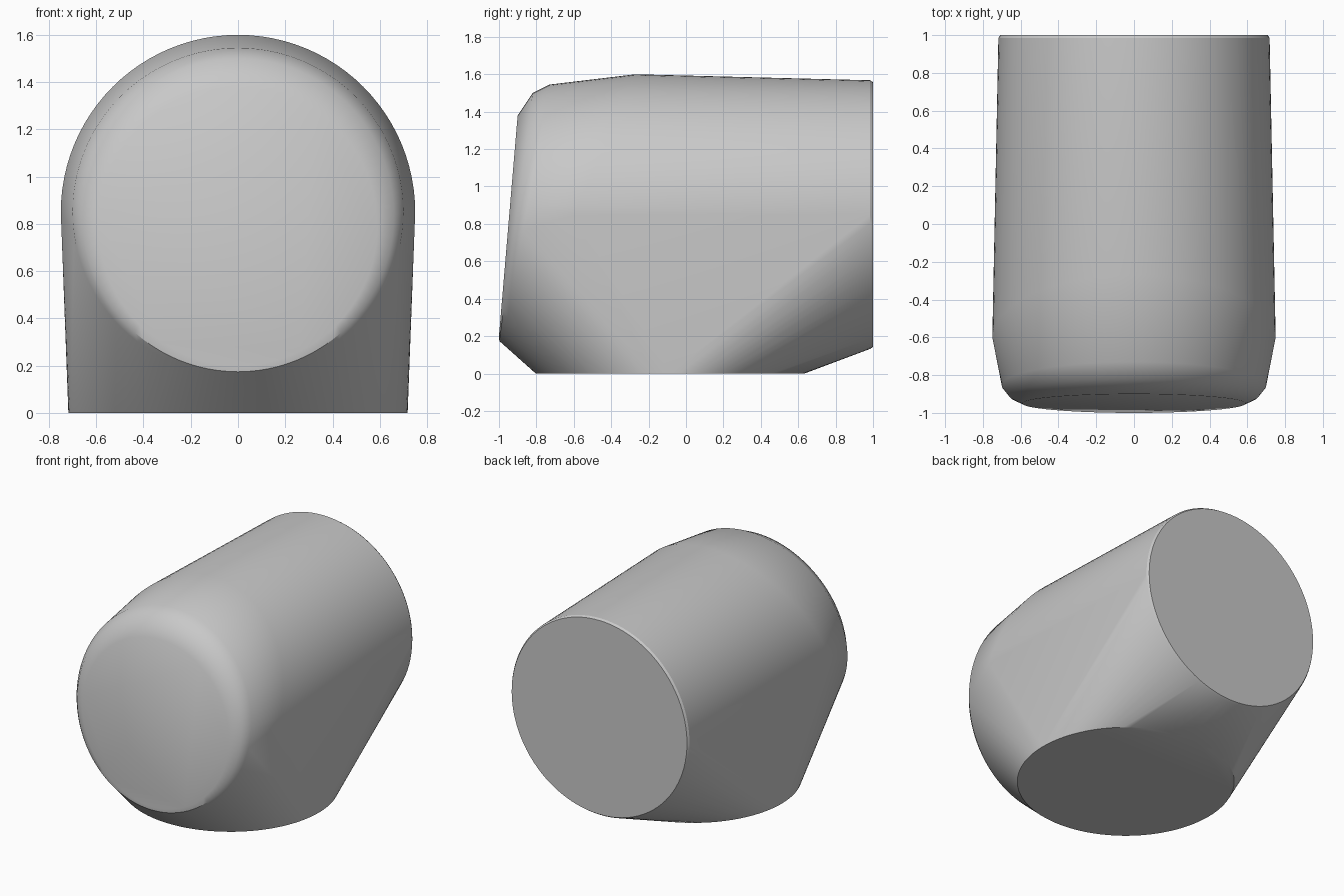
import bpy, bmesh, math

cube = bpy.data.objects.get("Cube")
if cube:
    bpy.data.objects.remove(cube, do_unlink=True)

# One plain grey for the whole body
grey = bpy.data.materials.new("light_grey")
grey.use_nodes = True
colour = (0.58, 0.58, 0.58, 1)
grey.diffuse_color = colour
grey.node_tree.nodes["Principled BSDF"].inputs["Base Color"].default_value = colour

SEGMENTS = 96
bm = bmesh.new()


def ring(y, z, rx, ry, rz, arc=1.0):
    """Ellipse with centre (0, y, z), leaning by ry; arc 0.5 gives the upper half."""
    steps = int(SEGMENTS * arc)
    count = steps if arc == 1.0 else steps + 1
    for i in range(count):
        a = math.tau * i / SEGMENTS
        s = math.sin(a)
        bm.verts.new((rx * math.cos(a), y + ry * s, z + rz * s))


# Round foot, standing on the ground
ring(-0.085, 0, 0.718, 0.718, 0)

# Leaning front disc with its rounded rim
ring(-0.95, 0.79, 0.59, 0.05, 0.59)
ring(-0.909, 0.837, 0.66, 0.089, 0.663)
ring(-0.855, 0.852, 0.70, 0.125, 0.693)

# Shoulder hoop over the widest part
ring(-0.60, 0.85, 0.75, 0.33, 0.75, arc=0.5)

# Back disc with a narrow chamfer
ring(0.985, 0.85, 0.718, 0, 0.718)
ring(1.0, 0.85, 0.708, 0, 0.708)

# Skin stretched around all rings
hull = bmesh.ops.convex_hull(bm, input=bm.verts[:])
loose = {v for v in hull["geom_interior"] + hull["geom_unused"]
         if isinstance(v, bmesh.types.BMVert)}
bmesh.ops.delete(bm, geom=list(loose), context="VERTS")
bmesh.ops.dissolve_limit(bm, angle_limit=math.radians(0.1),
                         verts=bm.verts[:], edges=bm.edges[:])
bmesh.ops.recalc_face_normals(bm, faces=bm.faces[:])

mesh = bpy.data.meshes.new("body")
bm.to_mesh(mesh)
bm.free()
mesh.materials.append(grey)
body = bpy.data.objects.new("body", mesh)
bpy.context.collection.objects.link(body)

bpy.ops.object.select_all(action="DESELECT")
body.select_set(True)
bpy.context.view_layer.objects.active = body
bpy.ops.object.shade_smooth_by_angle(angle=math.radians(32))
